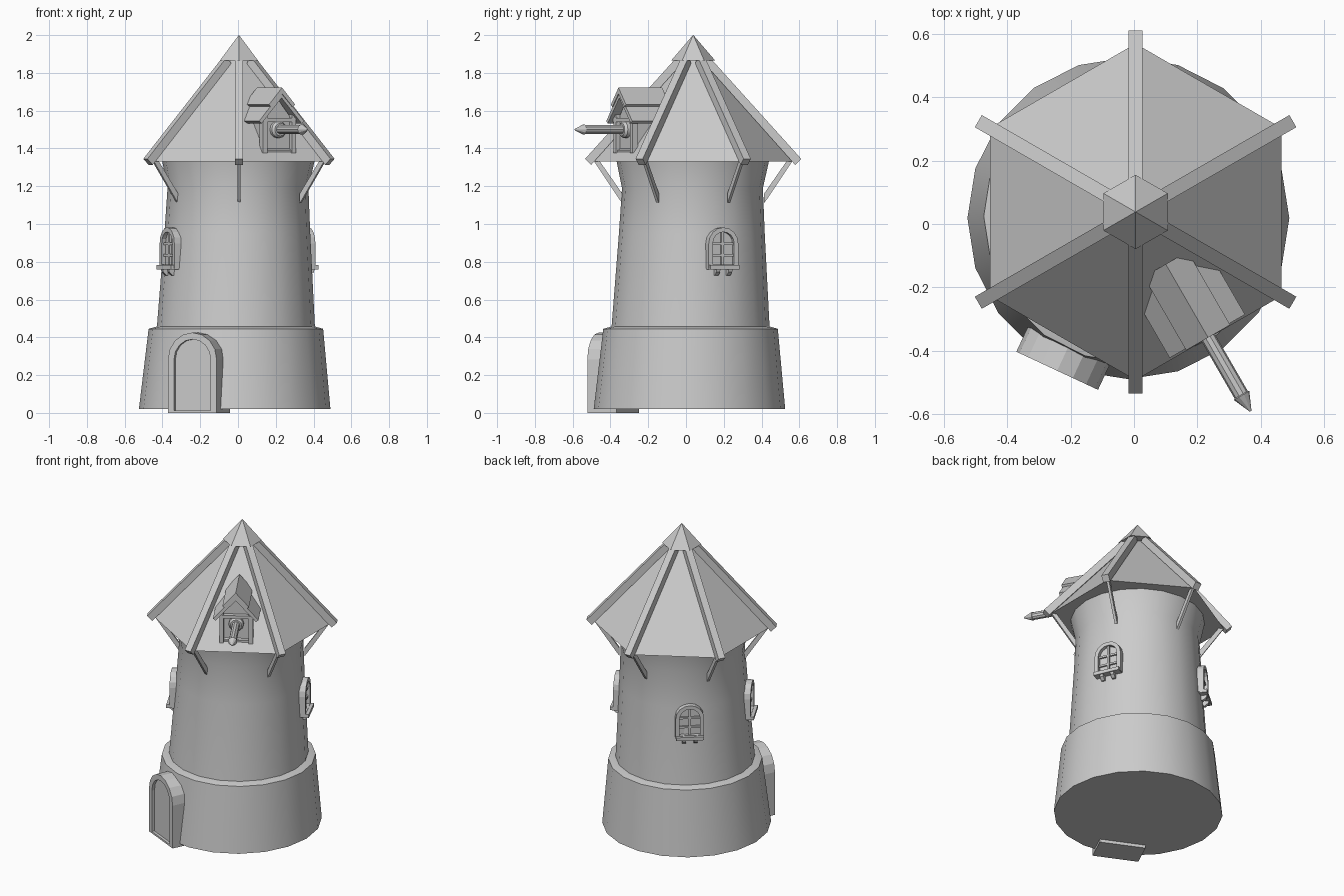
import bpy, bmesh
from math import sin, cos, pi, radians
from mathutils import Matrix, Vector

if "Cube" in bpy.data.objects:
    bpy.data.objects.remove(bpy.data.objects["Cube"])


def finish(name, bm, angle=None, centre=(0, 0), smooth=False):
    """Make an object; parts are modelled facing -y, then turned to the compass angle."""
    if angle is not None:
        bm.transform(Matrix.Translation((centre[0], centre[1], 0))
                     @ Matrix.Rotation(radians(angle + 90), 4, 'Z'))
    bmesh.ops.recalc_face_normals(bm, faces=bm.faces)
    me = bpy.data.meshes.new(name)
    bm.to_mesh(me)
    bm.free()
    ob = bpy.data.objects.new(name, me)
    bpy.context.collection.objects.link(ob)
    if smooth:
        bpy.ops.object.select_all(action='DESELECT')
        ob.select_set(True)
        bpy.context.view_layer.objects.active = ob
        bpy.ops.object.shade_smooth_by_angle(angle=radians(30))
    return ob


def loft(rings, closed=True):
    """Skin a list of point loops, capping the ends or joining last to first."""
    bm = bmesh.new()
    vs = [[bm.verts.new(p) for p in r] for r in rings]
    pairs = list(zip(vs, vs[1:]))
    if closed:
        bm.faces.new(vs[0])
        bm.faces.new(vs[-1])
    else:
        pairs.append((vs[-1], vs[0]))
    for a, b in pairs:
        n = len(a)
        for i in range(n):
            j = (i + 1) % n
            bm.faces.new((a[i], a[j], b[j], b[i]))
    return bm


def prism_x(pts, half):
    """Side profile of (distance out, z) points, extruded across."""
    return loft([[(x, -r, z) for r, z in pts] for x in (-half, half)])


def prism_y(pts, near, far):
    """Front profile of (x, z) points, extruded from near to far distance."""
    return loft([[(x, -r, z) for x, z in pts] for r in (near, far)])


def rect(x0, x1, z0, z1):
    return [(x0, z0), (x1, z0), (x1, z1), (x0, z1)]


def arch(w, z0, z1, n=8):
    s = z1 - w
    return [(-w, z0), (w, z0)] + [(w * cos(pi * i / n), s + w * sin(pi * i / n))
                                  for i in range(n + 1)]


def arch_frame(w, z0, z1, t, tb, near, far):
    """Arched surround: t thick around, tb thick at the bottom."""
    o, i = arch(w, z0, z1), arch(w - t, z0 + tb, z1 - t)
    return loft([[(x, -r, z) for x, z in p]
                 for p, r in ((o, near), (o, far), (i, far), (i, near))], False)


def turned(profile, n, centre=lambda z: (0, 0), phase=0):
    """Rings of (radius, z) about a vertical axis which may lean."""
    return loft([[(centre(z)[0] + r * cos(2 * pi * i / n + phase),
                   centre(z)[1] + r * sin(2 * pi * i / n + phase), z)
                  for i in range(n)] for r, z in profile])


def rod(profile, n, z):
    """Rings of (radius, distance out) along a horizontal axis at height z."""
    return loft([[(r * cos(2 * pi * i / n), -d, z + r * sin(2 * pi * i / n))
                  for i in range(n)] for r, d in profile])


BASE = (-0.018, 0.018)
TOP = (0.005, 0.038)


def lean(z):
    k = min(z / 1.33, 1)
    return (BASE[0] + 0.02 * k, BASE[1] + 0.018 * k)


# tower: plinth with a sloped ledge, tapering wall and flared top
finish("plinth", turned([(0.507, 0.02), (0.462, 0.445), (0.41, 0.46)], 20, lean), smooth=True)
finish("tower_wall", turned([(0.42, 0.44), (0.418, 0.46), (0.386, 0.95),
                             (0.373, 1.19), (0.405, 1.34)], 20, lean), smooth=True)

# six-sided roof and its cap
finish("roof", turned([(0.53, 1.33), (0.002, 1.92)], 6, lambda z: TOP, pi / 6))
finish("roof_cap", turned([(0.117, 1.865), (0.001, 2.0)], 6, lambda z: TOP, pi / 6))

# rafters on the roof corners, with braces below
for k in range(6):
    a = 30 + 60 * k
    finish("rafter", prism_x([(0.572, 1.345), (0.54, 1.313), (0.06, 1.85), (0.085, 1.885)],
                             0.022), a, TOP)
    finish("brace", prism_x([(0.53, 1.34), (0.5, 1.34), (0.375, 1.16), (0.375, 1.11),
                             (0.39, 1.13)], 0.008), a, TOP)

# arched door
D = 245
finish("door_frame", arch_frame(0.142, 0.0, 0.425, 0.035, 0.012, 0.36, 0.53), D, BASE)
finish("door_leaf", prism_y(arch(0.112, 0.005, 0.395), 0.36, 0.512), D, BASE)

# three arched windows with bars, sill and brackets
for a in (24, 130, 207):
    c = lean(0.85)
    finish("window_frame", arch_frame(0.086, 0.765, 0.982, 0.024, 0.02, 0.34, 0.416), a, c)
    finish("window_pane", prism_y(arch(0.07, 0.77, 0.965), 0.34, 0.393), a, c)
    finish("window_bar_upright", prism_y(rect(-0.007, 0.007, 0.77, 0.97), 0.37, 0.406), a, c)
    for z in (0.835, 0.895):
        finish("window_bar_cross", prism_y(rect(-0.07, 0.07, z - 0.006, z + 0.006),
                                           0.37, 0.404), a, c)
    finish("window_sill", prism_y(rect(-0.084, 0.084, 0.76, 0.782), 0.36, 0.436), a, c)
    for s in (-1, 1):
        finish("sill_bracket", prism_x([(0.37, 0.765), (0.43, 0.765), (0.425, 0.745),
                                        (0.405, 0.728), (0.37, 0.728)], 0.011),
               a, c).data.transform(
            Matrix.Translation(Vector((-sin(radians(a)), cos(radians(a)), 0)) * 0.035 * s))

# dormer: recessed house, corner posts, rails and layered roof boards
R = -60
house = [(-0.085, 1.38), (0.085, 1.38), (0.085, 1.56), (0, 1.665), (-0.085, 1.56)]
finish("dormer_house", prism_y(house, 0.15, 0.405), R, TOP)
for s in (-1, 1):
    finish("dormer_post", prism_y(rect(s * 0.088 - 0.013, s * 0.088 + 0.013, 1.375, 1.58),
                                  0.395, 0.43), R, TOP)
finish("dormer_rail", prism_y(rect(-0.1, 0.1, 1.54, 1.56), 0.39, 0.432), R, TOP)
finish("dormer_floor", prism_y(rect(-0.09, 0.09, 1.375, 1.392), 0.3, 0.42), R, TOP)


def chevron(w, eave, apex, t):
    return [(-w, eave), (0, apex), (w, eave), (w - t * 0.6, eave - t * 0.5),
            (0, apex - t * 1.3), (t * 0.6 - w, eave - t * 0.5)]


finish("dormer_roof_lower", prism_y(chevron(0.137, 1.545, 1.7, 0.025), 0.21, 0.452), R, TOP)
finish("dormer_roof_upper", prism_y(chevron(0.08, 1.632, 1.722, 0.025), 0.19, 0.457), R, TOP)

# pole with collar and pointed tip
finish("pole_collar", rod([(0.045, 0.39), (0.045, 0.425), (0.034, 0.438)], 12, 1.5), R, TOP,
       smooth=True)
finish("pole", rod([(0.024, 0.39), (0.024, 0.665), (0.028, 0.668), (0.003, 0.725)], 10, 1.5),
       R, TOP, smooth=True)
